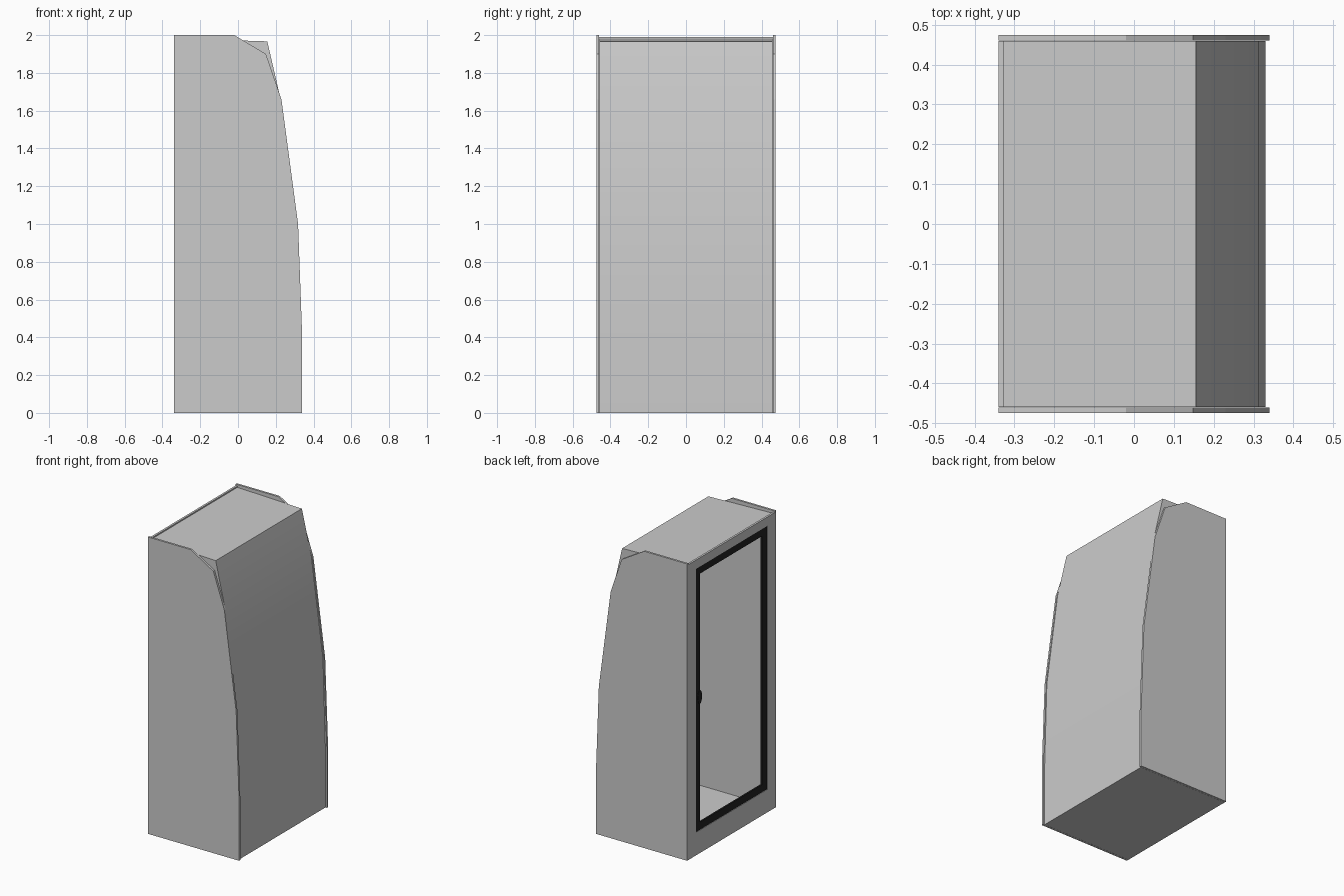
import bpy, bmesh, math

if "Cube" in bpy.data.objects:
    bpy.data.objects.remove(bpy.data.objects["Cube"])

BACK = -0.34

def finish(name, bm, mat=None):
    bmesh.ops.recalc_face_normals(bm, faces=bm.faces)
    me = bpy.data.meshes.new(name)
    bm.to_mesh(me)
    bm.free()
    ob = bpy.data.objects.new(name, me)
    bpy.context.collection.objects.link(ob)
    if mat:
        me.materials.append(mat)
    return ob

def prism(name, profile, y0, y1, open_edge=None):
    """Extrude an x-z profile along y; open_edge leaves one side face out."""
    bm = bmesh.new()
    a = [bm.verts.new((x, y0, z)) for x, z in profile]
    b = [bm.verts.new((x, y1, z)) for x, z in profile]
    bm.faces.new(a)
    bm.faces.new(b[::-1])
    n = len(profile)
    for i in range(n):
        if i != open_edge:
            j = (i + 1) % n
            bm.faces.new((a[i], b[i], b[j], a[j]))
    return finish(name, bm)

def ring(name, x0, x1, outer, inner, mat=None):
    """Rectangular frame in the y-z plane; rects are (half width, z0, z1)."""
    bm = bmesh.new()
    loops = []
    for x, (w, z0, z1) in ((x0, outer), (x0, inner), (x1, inner), (x1, outer)):
        loops.append([bm.verts.new((x, y, z)) for y, z in
                      ((-w, z0), (w, z0), (w, z1), (-w, z1))])
    for k in range(4):
        p, q = loops[k], loops[(k + 1) % 4]
        for i in range(4):
            j = (i + 1) % 4
            bm.faces.new((p[i], p[j], q[j], q[i]))
    return finish(name, bm, mat)

black = bpy.data.materials.new("black_trim")
black.diffuse_color = (0.015, 0.015, 0.015, 1)
black.use_nodes = True
black.node_tree.nodes["Principled BSDF"].inputs["Base Color"].default_value = black.diffuse_color

# Hollow cabinet shell with a curved front and an open back
body_profile = [(-0.335, 0), (0.33, 0), (0.33, 0.4), (0.312, 1.0),
                (0.226, 1.66), (0.155, 1.967), (-0.335, 1.982)]
body = prism("cabinet_shell", body_profile, -0.459, 0.459, open_edge=6)
sol = body.modifiers.new("thickness", 'SOLIDIFY')
sol.thickness = 0.012
sol.offset = -1
bpy.context.view_layer.objects.active = body
body.select_set(True)
bpy.ops.object.modifier_apply(modifier="thickness")
bpy.ops.object.shade_smooth_by_angle(angle=math.radians(30))

# Side panels, slightly proud of the front
panel_profile = [(BACK, 0), (0.34, 0), (0.34, 0.4), (0.318, 1.0),
                 (0.23, 1.66), (0.148, 1.9), (-0.02, 2.0), (BACK, 2.0)]
for side, s in (("right", -1), ("left", 1)):
    prism("side_panel_" + side, panel_profile, s * 0.46, s * 0.474)

# Rear face with its opening and black trim
ring("rear_frame", BACK, -0.326, (0.4595, 0.0, 1.99), (0.38, 0.155, 1.93))
ring("opening_trim", -0.337, -0.325, (0.38, 0.155, 1.93),
     (0.33, 0.205, 1.88), black)

# Small latch on the trim
bm = bmesh.new()
bmesh.ops.create_cone(bm, cap_ends=True, segments=16, radius1=0.045,
                      radius2=0.045, depth=0.012)
for v in bm.verts:
    x, y, z = v.co
    v.co = (z - 0.333, y * 0.5 + 0.335, x + 1.05)
finish("latch", bm, black)
